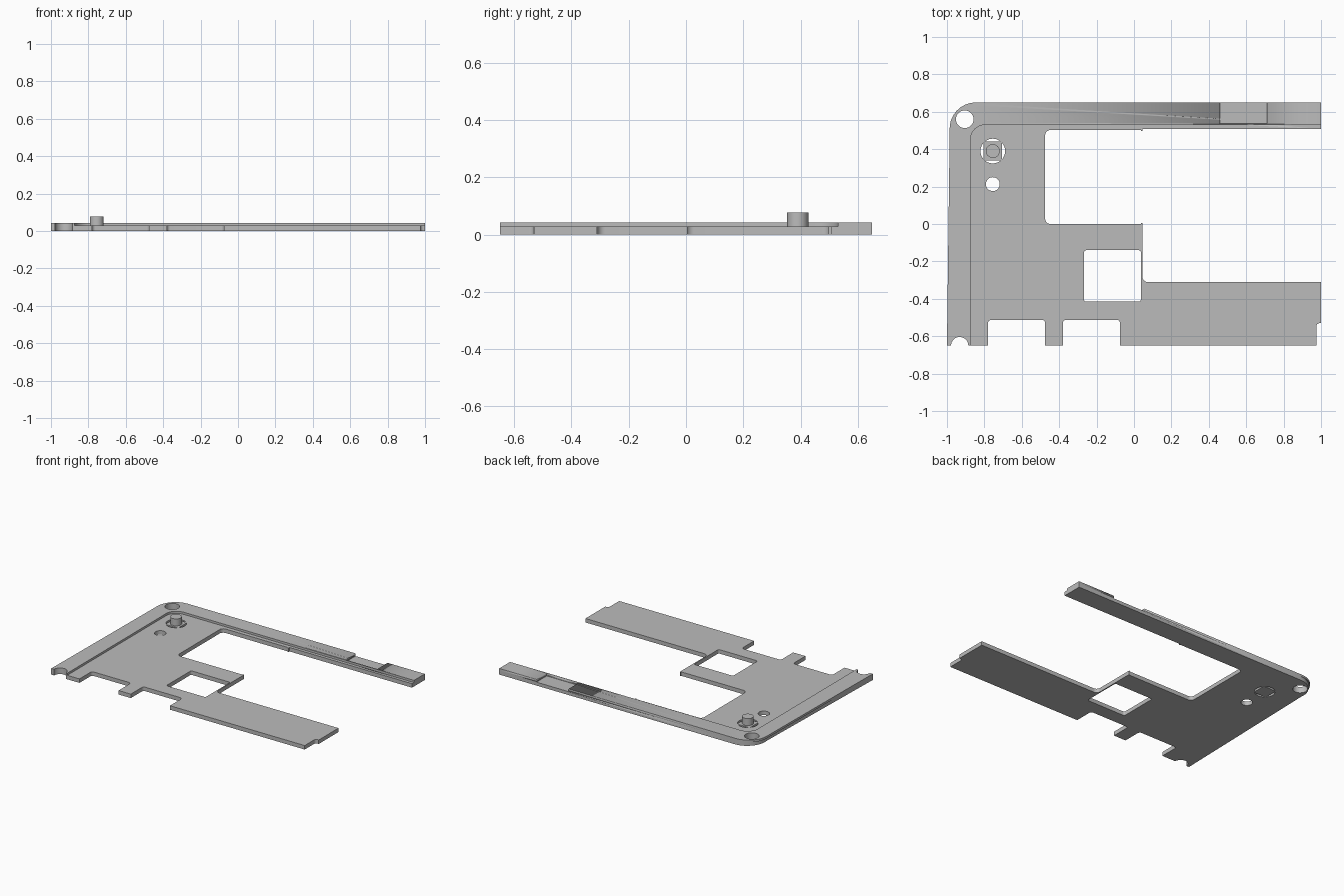
import bpy, bmesh, math
from mathutils import Vector

if "Cube" in bpy.data.objects:
    bpy.data.objects.remove(bpy.data.objects["Cube"])

PLATE_Z, RIM_Z, PEG_Z = 0.028, 0.043, 0.077

grey = bpy.data.materials.new("plain grey")
grey.diffuse_color = (0.5, 0.5, 0.5, 1)
grey.use_nodes = True
grey.node_tree.nodes["Principled BSDF"].inputs["Base Color"].default_value = grey.diffuse_color


def rounded(corners, steps=8):
    """Outline from (x, y, radius) corners with rounded corners."""
    out = []
    n = len(corners)
    for i, (x, y, r) in enumerate(corners):
        p = Vector((x, y))
        if r == 0:
            out.append(p)
            continue
        a = (Vector(corners[i - 1][:2]) - p).normalized()
        b = (Vector(corners[(i + 1) % n][:2]) - p).normalized()
        half = a.angle(b) / 2
        centre = p + (a + b).normalized() * r / math.sin(half)
        start = p + a * r / math.tan(half) - centre
        end = p + b * r / math.tan(half) - centre
        sweep = start.angle(end)
        for k in range(steps + 1):
            t = k / steps
            out.append(centre + (start * math.sin((1 - t) * sweep)
                                 + end * math.sin(t * sweep)) / math.sin(sweep))
    return out


def arc(cx, cy, r, a0=0, a1=360, n=32, closed=True):
    count = n if closed else n + 1
    return [Vector((cx + r * math.cos(math.radians(a0 + (a1 - a0) * k / n)),
                    cy + r * math.sin(math.radians(a0 + (a1 - a0) * k / n))))
            for k in range(count)]


def slab(name, loops, z0, z1):
    """Filled outline (first loop) with holes (other loops), given thickness."""
    curve = bpy.data.curves.new(name, 'CURVE')
    curve.dimensions = '2D'
    curve.fill_mode = 'BOTH'
    curve.extrude = (z1 - z0) / 2
    for loop in loops:
        s = curve.splines.new('POLY')
        s.points.add(len(loop) - 1)
        for pt, co in zip(s.points, loop):
            pt.co = (co.x, co.y, 0, 1)
        s.use_cyclic_u = True
    tmp = bpy.data.objects.new(name, curve)
    bpy.context.collection.objects.link(tmp)
    bpy.context.view_layer.update()
    dg = bpy.context.evaluated_depsgraph_get()
    mesh = bpy.data.meshes.new_from_object(tmp.evaluated_get(dg))
    bpy.data.objects.remove(tmp)
    bm = bmesh.new()
    bm.from_mesh(mesh)
    bmesh.ops.remove_doubles(bm, verts=bm.verts, dist=1e-5)
    bmesh.ops.translate(bm, verts=bm.verts, vec=(0, 0, (z0 + z1) / 2))
    bmesh.ops.recalc_face_normals(bm, faces=bm.faces)
    bm.to_mesh(mesh)
    bm.free()
    mesh.materials.clear()
    mesh.materials.append(grey)
    ob = bpy.data.objects.new(name, mesh)
    bpy.context.collection.objects.link(ob)
    return ob


def smooth(ob):
    bpy.ops.object.select_all(action='DESELECT')
    ob.select_set(True)
    bpy.context.view_layer.objects.active = ob
    bpy.ops.object.shade_smooth_by_angle(angle=math.radians(30))


# shared pieces: bottom screw notch and corner screw hole
screw_notch = [Vector((-0.978, -0.65))] + arc(-0.932, -0.65, 0.046, 180, 0, 16, False)[1:]
screw_hole = arc(-0.905, 0.56, 0.047)
f = 0.018

# base plate outline, counter-clockwise from the bottom notch
outline = [Vector((-1, -0.65))] + screw_notch + rounded([
    (-0.78, -0.65, 0), (-0.78, -0.512, f), (-0.475, -0.512, f), (-0.475, -0.65, 0),
    (-0.38, -0.65, 0), (-0.38, -0.512, f), (-0.075, -0.512, f), (-0.075, -0.65, 0),
    (0.975, -0.65, 0), (0.975, -0.53, f), (1, -0.53, 0),
    (1, -0.31, 0), (0.045, -0.31, 0.028), (0.045, 0.005, 0), (0.038, 0.005, 0),
    (0.038, 0, 0), (-0.475, 0, 0.028), (-0.475, 0.502, 0.028),
    (0.038, 0.502, 0), (0.038, 0.497, 0), (0.045, 0.497, 0), (0.045, 0.508, 0),
    (1, 0.508, 0), (1, 0.65, 0), (-1, 0.65, 0.14)])
window = rounded([(-0.268, -0.415, 0.012), (0.037, -0.415, 0.012),
                  (0.037, -0.14, 0.012), (-0.268, -0.14, 0.012)], 4)

# four slots around the peg: circle segments outside a square
px, py, ring, flat = -0.755, 0.39, 0.066, 0.05
open_angle = math.degrees(math.acos(flat / ring))
slots = [arc(px, py, ring, q - open_angle, q + open_angle, 10, False)
         for q in (0, 90, 180, 270)]
plate = slab("base_plate", [outline, screw_hole, window,
                            arc(-0.755, 0.213, 0.037)] + slots, 0, PLATE_Z)

# raised rim along the left and back edges, with a shallow pocket near the end
rim_outline = [Vector((-1, -0.65))] + screw_notch + rounded([
    (-0.875, -0.65, 0), (-0.875, 0.53, 0.08), (1, 0.53, 0),
    (1, 0.65, 0), (-1, 0.65, 0.14)])
rim = slab("raised_rim", [rim_outline, screw_hole], PLATE_Z, RIM_Z)
pocket = slab("pocket_cutter", [[Vector(c) for c in (
    (0.46, 0.536), (0.71, 0.536), (0.71, 0.7), (0.46, 0.7))]], 0.024, 0.06)
pocket.hide_render = True
pocket.hide_viewport = True
for ob in (rim, plate):
    cut = ob.modifiers.new("pocket", 'BOOLEAN')
    cut.operation = 'DIFFERENCE'
    cut.solver = 'EXACT'
    cut.object = pocket

# locating peg
peg = slab("locating_peg", [arc(px, py, 0.037)], PLATE_Z, PEG_Z)

for ob in (plate, rim, peg):
    smooth(ob)
